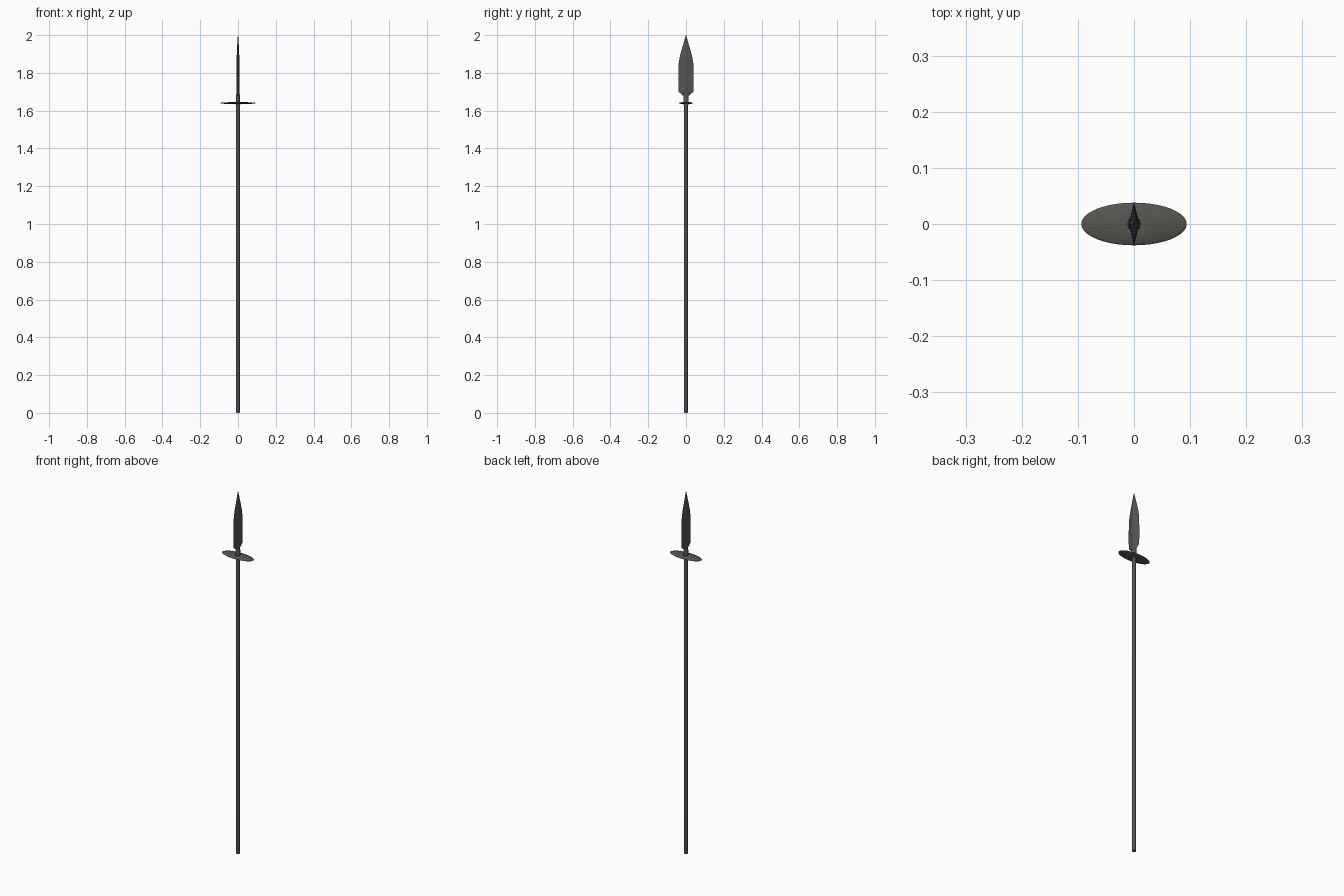
import bpy, bmesh, math

if "Cube" in bpy.data.objects:
    bpy.data.objects.remove(bpy.data.objects["Cube"])

iron = bpy.data.materials.new("dark_iron")
iron.diffuse_color = (0.09, 0.09, 0.08, 1)
iron.use_nodes = True
iron.node_tree.nodes["Principled BSDF"].inputs["Base Color"].default_value = iron.diffuse_color


def loft(name, rows, sides, smooth=None):
    """Stack elliptical rings given as (z, half x, half y) and cap the ends."""
    bm = bmesh.new()
    rings = []
    for z, rx, ry in rows:
        rings.append([bm.verts.new((rx * math.cos(2 * math.pi * i / sides),
                                    ry * math.sin(2 * math.pi * i / sides), z))
                      for i in range(sides)])
    for a, b in zip(rings, rings[1:]):
        for i in range(sides):
            j = (i + 1) % sides
            bm.faces.new((a[i], a[j], b[j], b[i]))
    bm.faces.new(rings[0][::-1])
    bm.faces.new(rings[-1])
    me = bpy.data.meshes.new(name)
    bm.to_mesh(me)
    bm.free()
    me.materials.append(iron)
    ob = bpy.data.objects.new(name, me)
    bpy.context.collection.objects.link(ob)
    if smooth:
        bpy.ops.object.select_all(action='DESELECT')
        ob.select_set(True)
        bpy.context.view_layer.objects.active = ob
        bpy.ops.object.shade_smooth_by_angle(angle=math.radians(smooth))
    return ob


# long straight pole
loft("shaft", [(0, 0.009, 0.009), (0.004, 0.01, 0.01), (1.64, 0.01, 0.01)], 12, 40)

# flat oval guard, slightly thicker in the middle
loft("guard", [(1.635, 0.02, 0.015), (1.637, 0.088, 0.034), (1.640, 0.094, 0.038),
               (1.643, 0.088, 0.034), (1.646, 0.02, 0.015)], 40, 40)

# socket between guard and blade
loft("socket", [(1.63, 0.012, 0.014), (1.66, 0.011, 0.014), (1.69, 0.009, 0.014),
                (1.72, 0.007, 0.010)], 12, 40)

# leaf-shaped blade with a diamond section, flat sides facing +x and -x
loft("blade", [(1.68, 0.008, 0.016), (1.70, 0.009, 0.039), (1.76, 0.009, 0.040),
               (1.85, 0.008, 0.039), (1.885, 0.007, 0.033), (1.92, 0.0055, 0.024),
               (1.96, 0.0035, 0.012), (1.985, 0.002, 0.005), (2.0, 0.0004, 0.0006)], 4)
